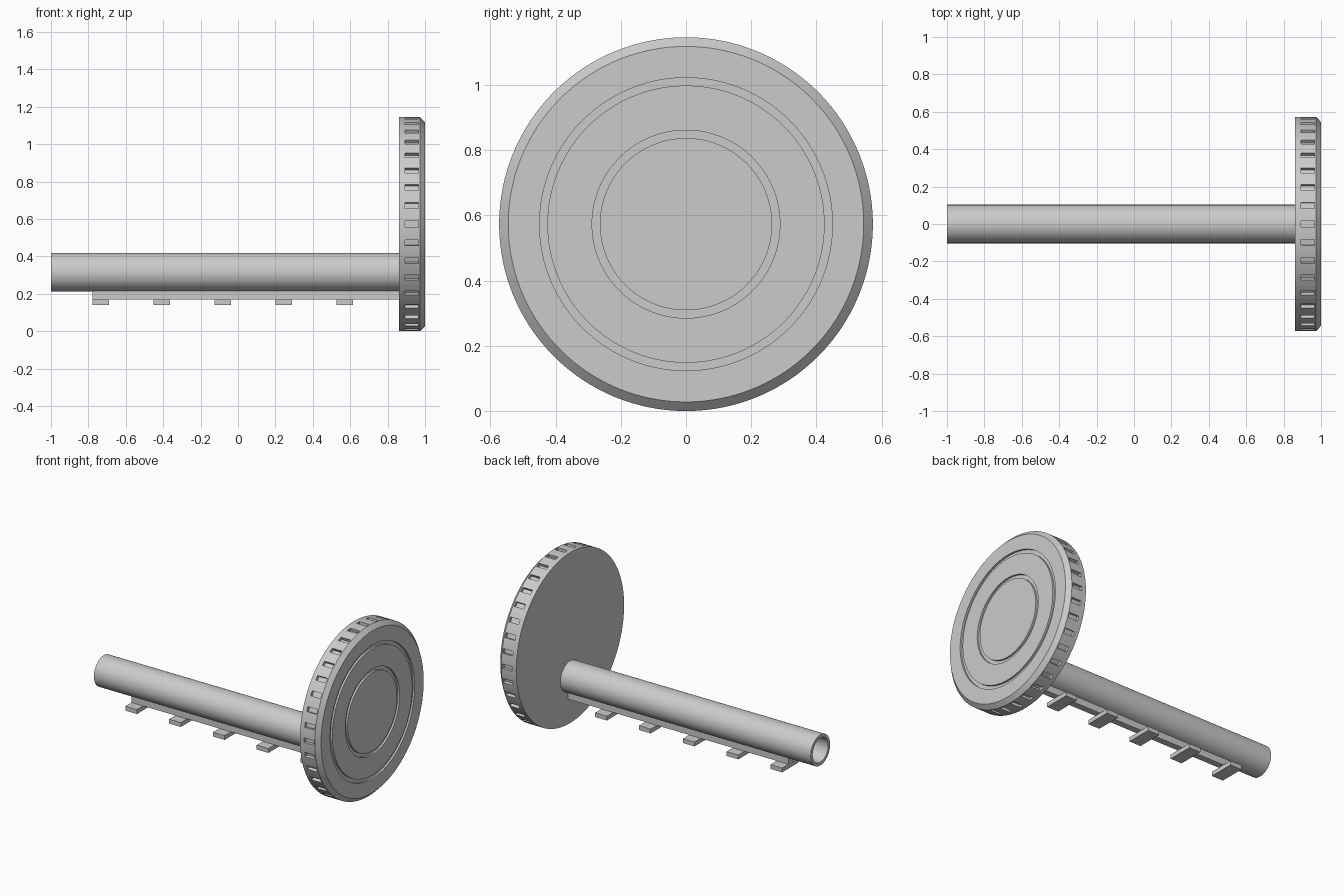
import bpy, bmesh, math
from mathutils import Vector

if "Cube" in bpy.data.objects:
    bpy.data.objects.remove(bpy.data.objects["Cube"])

grey = bpy.data.materials.new("light_grey")
grey.diffuse_color = (0.6, 0.6, 0.6, 1)
grey.use_nodes = True
grey.node_tree.nodes["Principled BSDF"].inputs["Base Color"].default_value = grey.diffuse_color


def finish(name, bm, smooth=False):
    bmesh.ops.recalc_face_normals(bm, faces=bm.faces)
    mesh = bpy.data.meshes.new(name)
    bm.to_mesh(mesh)
    bm.free()
    mesh.materials.append(grey)
    obj = bpy.data.objects.new(name, mesh)
    bpy.context.collection.objects.link(obj)
    if smooth:
        bpy.ops.object.select_all(action='DESELECT')
        obj.select_set(True)
        bpy.context.view_layer.objects.active = obj
        bpy.ops.object.shade_smooth_by_angle(angle=math.radians(25))


def lathe(bm, profile, angles, z, closed):
    """Spin (x, radius) points about a line along x; returns the face strips."""
    rings = [[bm.verts.new((x, r * math.cos(a), z + r * math.sin(a))) for a in angles]
             for x, r in profile]
    n = len(angles)
    pairs = list(zip(rings, rings[1:]))
    if closed:
        pairs.append((rings[-1], rings[0]))
    else:
        bm.faces.new(rings[0])
        bm.faces.new(rings[-1])
    return [[bm.faces.new((p[i], p[(i + 1) % n], q[(i + 1) % n], q[i])) for i in range(n)]
            for p, q in pairs]


def box(name, x0, x1, half_y, z0, z1):
    bm = bmesh.new()
    bmesh.ops.create_cube(bm, size=1)
    for v in bm.verts:
        v.co = ((x0 + x1) / 2 + v.co.x * (x1 - x0), v.co.y * 2 * half_y,
                (z0 + z1) / 2 + v.co.z * (z1 - z0))
    finish(name, bm)


# Wheel: bevelled disc with two ring grooves on its outer face
R = 0.573
G = 0.987
profile = [(0.862, R), (0.893, R), (0.965, R), (0.973, R), (1, 0.545),
           (1, 0.449), (G, 0.449), (G, 0.425), (1, 0.425),
           (1, 0.288), (G, 0.288), (G, 0.264), (1, 0.264)]
# each 10 degree step holds one narrow pocket followed by three plain segments
angles = [math.radians(10 * k + d) for k in range(36) for d in (-1.55, 1.55, 3.85, 6.15)]
bm = bmesh.new()
rim = lathe(bm, profile, angles, R, False)[1]
bm.normal_update()
# Rim pockets pushed in towards the axis
pockets = bmesh.ops.extrude_discrete_faces(bm, faces=rim[::4])["faces"]
for f in pockets:
    c = f.calc_center_median()
    inward = Vector((0, -c.y, R - c.z)).normalized() * 0.02
    bmesh.ops.translate(bm, verts=f.verts[:], vec=inward)
finish("wheel", bm, True)

# Hollow tube
bm = bmesh.new()
lathe(bm, [(-1, 0.103), (0.862, 0.103), (0.862, 0.082), (-1, 0.082)],
      [math.tau * i / 96 for i in range(96)], 0.316, True)
finish("tube", bm, True)

# Rail under the tube with five cross tabs
box("rail", -0.777, 0.862, 0.022, 0.169, 0.222)
for i in range(5):
    x = -0.777 + 0.326 * i
    box(f"tab_{i + 1}", x, x + 0.087, 0.088, 0.14, 0.169)
